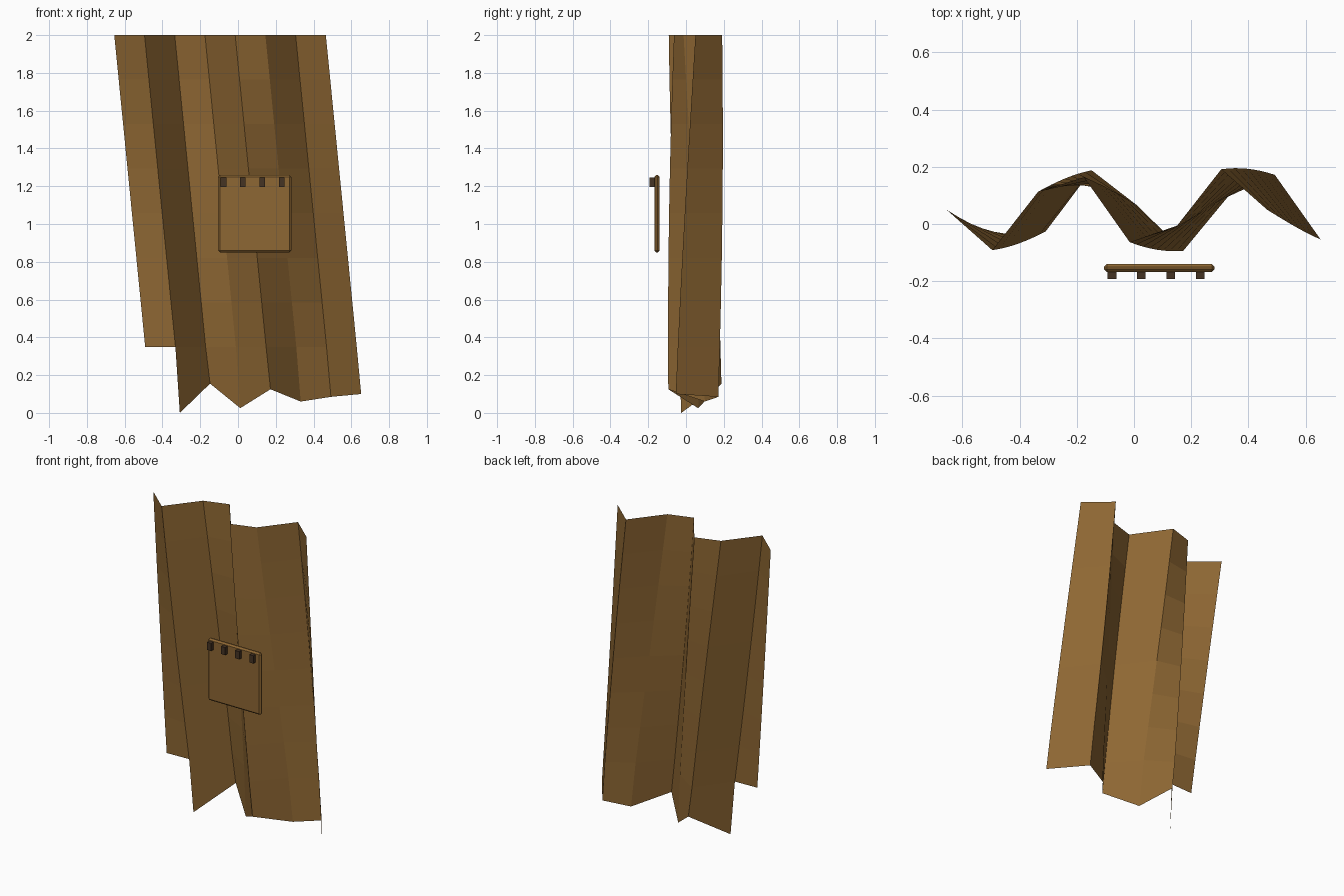
import bpy, bmesh, math

cube = bpy.data.objects.get("Cube")
if cube:
    bpy.data.objects.remove(cube, do_unlink=True)


def make_material(name, rgb):
    mat = bpy.data.materials.new(name)
    mat.use_nodes = True
    color = (*rgb, 1.0)
    mat.diffuse_color = color
    mat.node_tree.nodes["Principled BSDF"].inputs["Base Color"].default_value = color
    return mat


def add_object(name, bm, mat):
    mesh = bpy.data.meshes.new(name)
    bm.to_mesh(mesh)
    bm.free()
    mesh.materials.append(mat)
    obj = bpy.data.objects.new(name, mesh)
    bpy.context.collection.objects.link(obj)
    return obj


def add_box(name, low, high, mat, chamfer=0.0):
    bm = bmesh.new()
    bmesh.ops.create_cube(bm, size=1)
    for v in bm.verts:
        v.co = [l + (c + 0.5) * (h - l) for c, l, h in zip(v.co, low, high)]
    obj = add_object(name, bm, mat)
    if chamfer:
        mod = obj.modifiers.new("chamfer", "BEVEL")
        mod.width = chamfer
        mod.segments = 1
    return obj


brown = make_material("brown cloth", (0.27, 0.135, 0.033))
dark = make_material("dark brown", (0.06, 0.033, 0.017))

# Hanging pleated sheet: a leaning wave with a ragged hem
STRIPS, ROWS = 7, 8
TOP, HEM = 2.0, 0.114
hem_heights = [HEM, 0.0, 0.155, 0.025, 0.125, 0.06, 0.085, 0.10]
bm = bmesh.new()
grid = []
for r in range(ROWS + 1):
    t = r / ROWS
    row = []
    for i in range(STRIPS + 1):
        x = -0.655 + 0.16 * i + 0.187 * t
        y = 0.05 - 0.145 * math.sin(4 * math.pi * i / STRIPS + 0.8 * t)
        z = hem_heights[i] if r == ROWS else TOP + (HEM - TOP) * t
        row.append(bm.verts.new((x, y, z)))
    grid.append(row)
for r in range(ROWS):
    for i in range(STRIPS):
        if r == ROWS - 1 and i == 0:
            continue  # torn lower corner
        bm.faces.new((grid[r][i], grid[r + 1][i], grid[r + 1][i + 1], grid[r][i + 1]))
loose = [v for v in bm.verts if not v.link_faces]
bmesh.ops.delete(bm, geom=loose, context="VERTS")
add_object("pleated_sheet", bm, brown)

# Square panel in front
add_box("front_panel", (-0.105, -0.168, 0.85), (0.282, -0.14, 1.26), brown, 0.01)

# Row of small pegs along the panel's top edge
for n in range(4):
    x = -0.077 + 0.103 * n
    add_box(f"peg_{n + 1}", (x - 0.015, -0.192, 1.195), (x + 0.015, -0.165, 1.246), dark)
